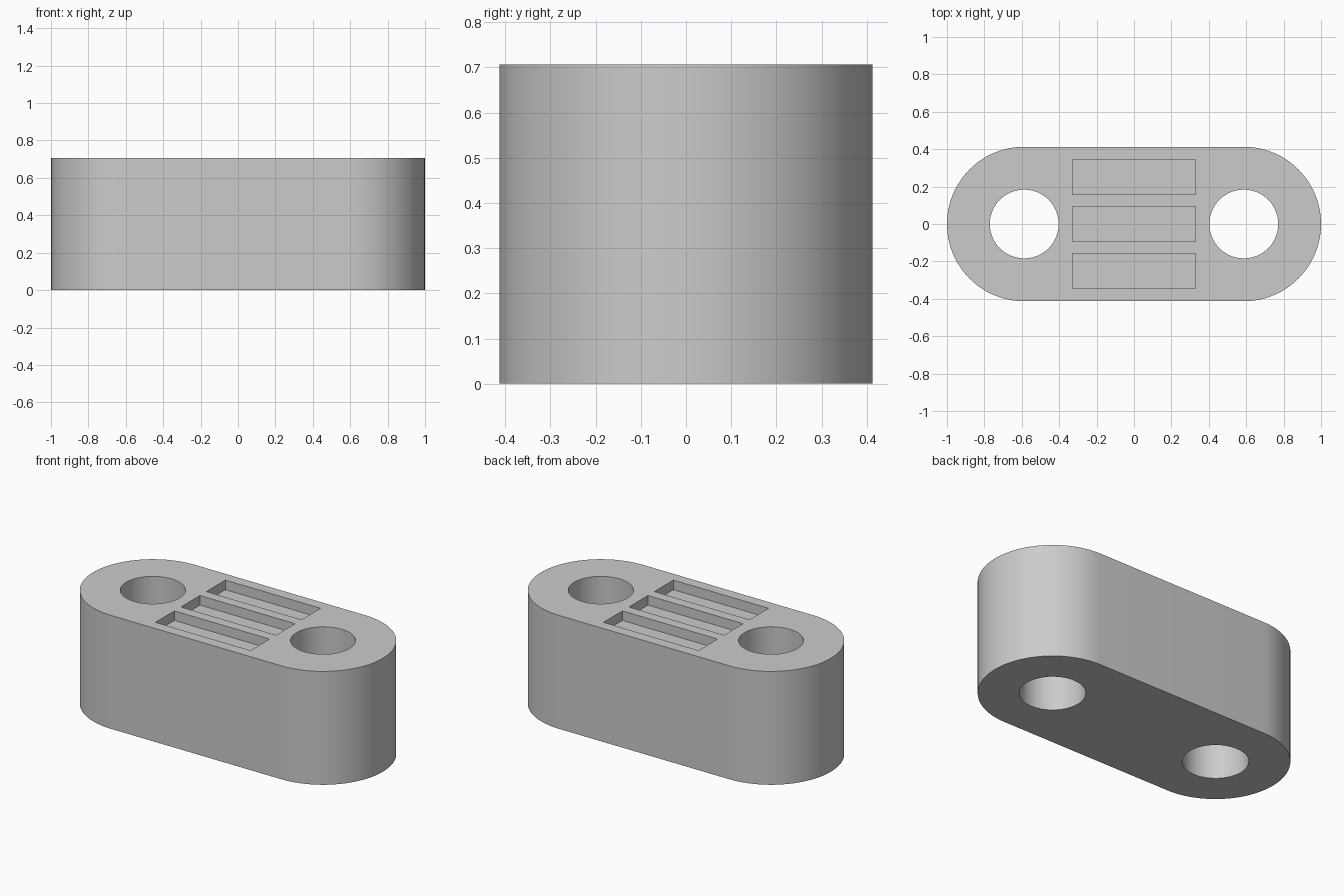
import bpy
import bmesh
from math import cos, sin, pi

HEIGHT = 0.707
END_RADIUS = 0.413
END_X = 1 - END_RADIUS
HOLE_RADIUS = 0.184
SLOT_SIZE = (0.656, 0.187)
SLOT_SPACING = 0.251
SLOT_DEPTH = 0.06
SEGMENTS = 48

if "Cube" in bpy.data.objects:
    bpy.data.objects.remove(bpy.data.objects["Cube"])

grey = bpy.data.materials.new("plain_grey")
grey.use_nodes = True
grey.diffuse_color = (0.6, 0.6, 0.6, 1)
grey.node_tree.nodes["Principled BSDF"].inputs["Base Color"].default_value = (0.6, 0.6, 0.6, 1)


def arc(x, radius, start, end, steps):
    angles = [start + (end - start) * i / steps for i in range(steps + 1)]
    return [(x + radius * cos(a), radius * sin(a)) for a in angles]


def extrude_profile(name, points, bottom, top):
    """Closed prism from a counter-clockwise outline."""
    bm = bmesh.new()
    face = bm.faces.new([bm.verts.new((x, y, bottom)) for x, y in points])
    result = bmesh.ops.extrude_face_region(bm, geom=[face])
    verts = [v for v in result["geom"] if isinstance(v, bmesh.types.BMVert)]
    bmesh.ops.translate(bm, verts=verts, vec=(0, 0, top - bottom))
    bmesh.ops.recalc_face_normals(bm, faces=bm.faces)
    mesh = bpy.data.meshes.new(name)
    bm.to_mesh(mesh)
    bm.free()
    mesh.materials.append(grey)
    obj = bpy.data.objects.new(name, mesh)
    bpy.context.collection.objects.link(obj)
    return obj


# Block with rounded ends
outline = (arc(END_X, END_RADIUS, -pi / 2, pi / 2, SEGMENTS)
           + arc(-END_X, END_RADIUS, pi / 2, 3 * pi / 2, SEGMENTS))
block = extrude_profile("link_block", outline, 0, HEIGHT)

# Through holes at both ends
cutters = []
for side, x in (("left", END_X), ("right", -END_X)):
    circle = arc(x, HOLE_RADIUS, 0, 2 * pi, SEGMENTS)[:-1]
    cutters.append(extrude_profile(side + "_hole_cutter", circle, -0.1, HEIGHT + 0.1))

# Three shallow slots in the top
w, d = SLOT_SIZE[0] / 2, SLOT_SIZE[1] / 2
for place, y in (("front", -SLOT_SPACING), ("middle", 0), ("back", SLOT_SPACING)):
    rectangle = [(-w, y - d), (w, y - d), (w, y + d), (-w, y + d)]
    cutters.append(extrude_profile(place + "_slot_cutter", rectangle,
                                   HEIGHT - SLOT_DEPTH, HEIGHT + 0.1))

# Cut the openings, then smooth the round walls
bpy.ops.object.select_all(action="DESELECT")
block.select_set(True)
bpy.context.view_layer.objects.active = block
for cutter in cutters:
    cut = block.modifiers.new(cutter.name, "BOOLEAN")
    cut.operation = "DIFFERENCE"
    cut.solver = "EXACT"
    cut.object = cutter
    bpy.ops.object.modifier_apply(modifier=cut.name)
    bpy.data.objects.remove(cutter)
bpy.ops.object.shade_smooth_by_angle(angle=pi / 6)
